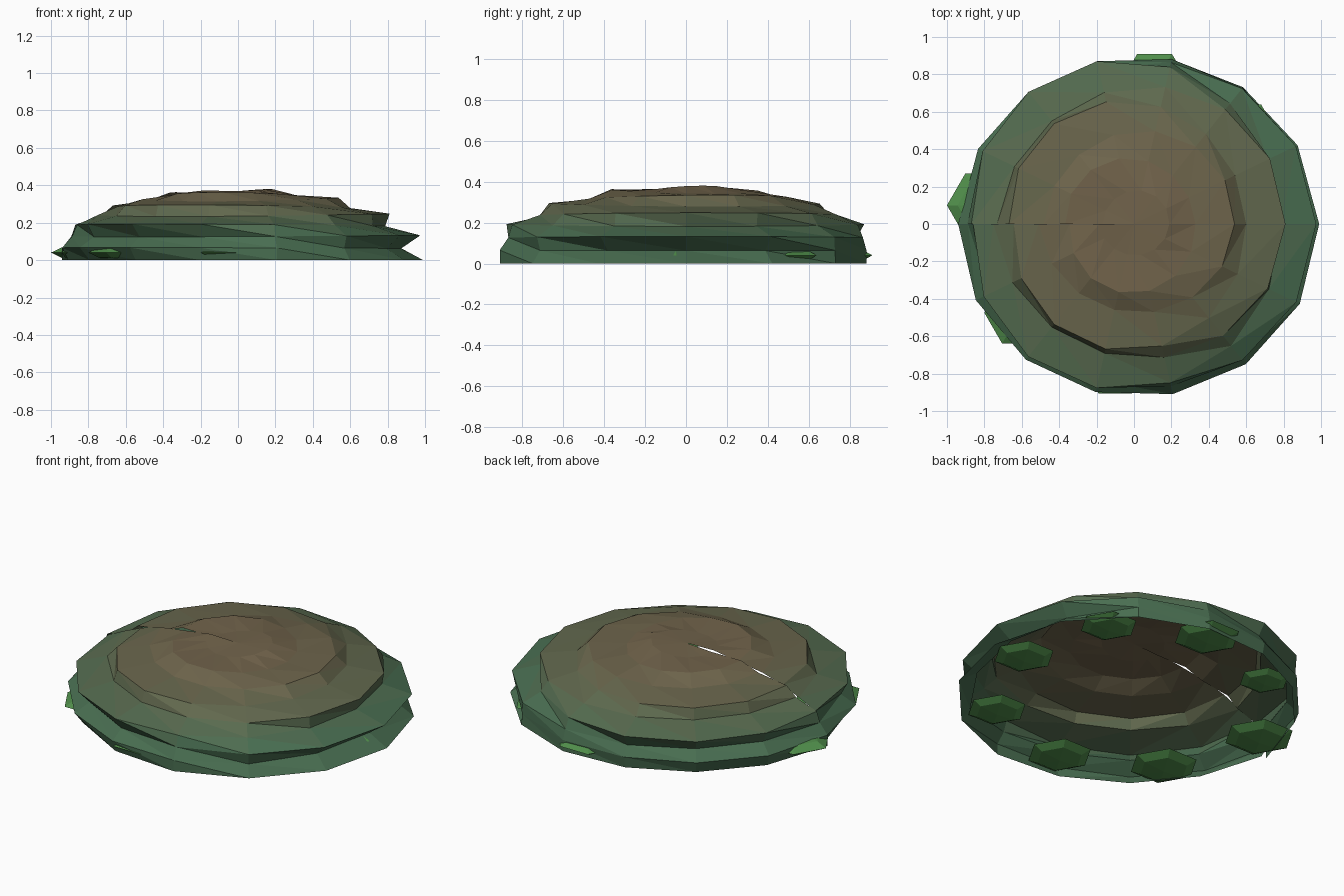
import bpy, bmesh
from math import sin, cos, pi, radians
from mathutils import Matrix

if "Cube" in bpy.data.objects:
    bpy.data.objects.remove(bpy.data.objects["Cube"])

SEGS, ROWS, HEIGHT = 14, 9, 0.38


def material(name, rgb):
    m = bpy.data.materials.new(name)
    m.diffuse_color = (*rgb, 1)
    m.use_nodes = True
    m.node_tree.nodes["Principled BSDF"].inputs["Base Color"].default_value = m.diffuse_color
    return m


def finish(bm, name, mats):
    me = bpy.data.meshes.new(name)
    bm.to_mesh(me)
    bm.free()
    for m in mats:
        me.materials.append(m)
    ob = bpy.data.objects.new(name, me)
    bpy.context.collection.objects.link(ob)
    return ob


# Mound colours: green at the rim fading to earthy brown on top
GREEN, BROWN, BANDS = (0.066, 0.155, 0.082), (0.165, 0.125, 0.07), 10
mound_mats = [material(f"mound_{i}", [g + (b - g) * i / (BANDS - 1)
              for g, b in zip(GREEN, BROWN)]) for i in range(BANDS)]


def mound_point(row, col):
    """Flattened half sphere with a spiralling ripple; the seam stays open."""
    el = radians(90 * row / ROWS)
    ang = pi + 2 * pi * col / SEGS
    ripple = 0.07 * cos(0.63 * (col - 6.6) + 3.03 * row)
    limit = 0.91 + 0.025 * cos(ang) - 0.015 * sin(ang) + 0.055 * cos(ang) ** 2
    r = min((0.945 + 0.011 * row + ripple) * cos(el), limit)
    z = HEIGHT * (0.985 + 0.45 * ripple) * sin(el)
    return r * cos(ang), r * sin(ang), z


# Mound shell, open underneath and along the seam at -x
bm = bmesh.new()
grid = [[bm.verts.new(mound_point(r, c)) for c in range(SEGS + 1)]
        for r in range(ROWS)]
peak = bm.verts.new((0, 0, HEIGHT * 0.97))
grid.append([peak] * (SEGS + 1))
for r in range(ROWS):
    for c in range(SEGS):
        a, b = grid[r][c], grid[r][c + 1]
        d, e = grid[r + 1][c + 1], grid[r + 1][c]
        tris = [(a, b, e)] if r == ROWS - 1 else [(a, b, e), (b, d, e)]
        for t in tris:
            face = bm.faces.new(t)
            z = sum(v.co.z for v in t) / 3
            k = (z - 0.15) / 0.21 * (BANDS - 1)
            face.material_index = max(0, min(BANDS - 1, round(k)))
finish(bm, "mound", mound_mats)

# Flattened six-sided leaf clumps under the rim: x, y, radius
LEAVES = [(0.11, 0.75, 0.185), (-0.43, 0.59, 0.14), (-0.805, 0.10, 0.195),
          (-0.61, -0.475, 0.19), (-0.10, -0.75, 0.18), (0.48, -0.59, 0.165),
          (0.74, -0.05, 0.17), (0.60, 0.50, 0.16)]
leaf_mat = material("leaf", (0.08, 0.27, 0.07))
for i, (x, y, radius) in enumerate(LEAVES):
    bm = bmesh.new()
    bmesh.ops.create_uvsphere(bm, u_segments=6, v_segments=4, radius=radius)
    bmesh.ops.rotate(bm, verts=bm.verts, matrix=Matrix.Rotation(pi / 6, 3, "Z"))
    bmesh.ops.scale(bm, vec=(1, 1, 0.2), verts=bm.verts)
    finish(bm, f"leaf_clump_{i + 1}", [leaf_mat]).location = (x, y, 0.04)
